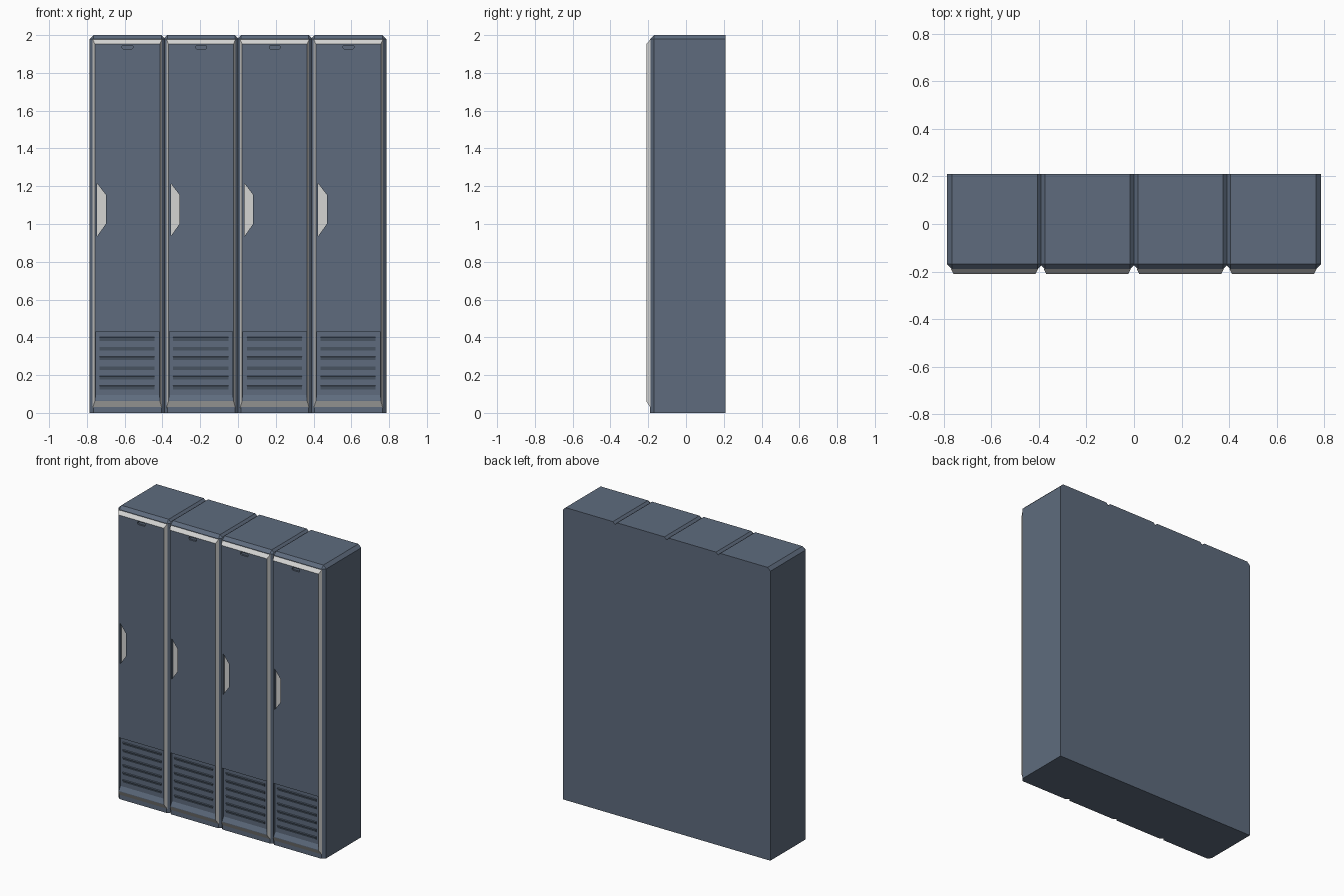
import bpy, bmesh
from mathutils import Vector

if "Cube" in bpy.data.objects:
    bpy.data.objects.remove(bpy.data.objects["Cube"])


def material(name, rgb):
    m = bpy.data.materials.new(name)
    m.diffuse_color = (*rgb, 1)
    m.use_nodes = True
    m.node_tree.nodes["Principled BSDF"].inputs["Base Color"].default_value = m.diffuse_color
    return m


BLUE = material("slate blue paint", (0.112, 0.148, 0.207))
GREY = material("light grey trim", (0.66, 0.66, 0.65))
CENTRES = [-0.585, -0.195, 0.195, 0.585]
FRONT, SEAT, BACK = -0.21, -0.19, 0.21


def finish(bm, name, x=0.0):
    bmesh.ops.recalc_face_normals(bm, faces=bm.faces)
    me = bpy.data.meshes.new(name)
    bm.to_mesh(me)
    bm.free()
    me.materials.append(BLUE)
    me.materials.append(GREY)
    ob = bpy.data.objects.new(name, me)
    ob.location.x = x
    bpy.context.collection.objects.link(ob)
    return ob


def ring(bm, pts, y):
    return [bm.verts.new((x, y, z)) for x, z in pts]


def bridge(bm, a, b, mat=0):
    for i in range(len(a)):
        j = (i + 1) % len(a)
        bm.faces.new((a[i], a[j], b[j], b[i])).material_index = mat


def rect(x0, x1, z0, z1):
    return [(x0, z0), (x1, z0), (x1, z1), (x0, z1)]


# Cabinet: chamfered boxes cut where they meet and welded into one shell
def cabinet():
    out = bmesh.new()
    for n, cx in enumerate(CENTRES):
        bm = bmesh.new()
        bmesh.ops.create_cube(bm, size=1)
        for v in bm.verts:
            v.co = Vector((cx + v.co.x * 0.4, (SEAT + BACK) / 2 + v.co.y * (BACK - SEAT),
                           1 + v.co.z * 2))
        edges = []
        for e in bm.edges:
            m = (e.verts[0].co + e.verts[1].co) / 2
            front, top, side = m.y < SEAT + .01, m.z > 1.99, abs(m.x - cx) > .19
            if front + top + side >= 2 and m.z > .01:
                edges.append(e)
        # keep the back edges sharp, bevel front and top sides
        bmesh.ops.bevel(bm, geom=edges, offset=0.021, segments=1, affect='EDGES')
        for s in (-1, 1):
            if 0 <= n + s < 4:
                bmesh.ops.bisect_plane(bm, geom=bm.verts[:] + bm.edges[:] + bm.faces[:],
                                       plane_co=(cx + s * 0.195, 0, 0),
                                       plane_no=(s, 0, 0), clear_outer=True)
        me = bpy.data.meshes.new("part")
        bm.to_mesh(me)
        bm.free()
        out.from_mesh(me)
        bpy.data.meshes.remove(me)
    bmesh.ops.remove_doubles(out, verts=out.verts, dist=0.0005)
    bmesh.ops.dissolve_limit(out, angle_limit=0.02, verts=out.verts, edges=out.edges)
    finish(out, "locker_cabinet")


# Door: bevelled slab with grey rim and sunken handle, slot and vent
def door(cx):
    bm = bmesh.new()
    back = ring(bm, rect(-0.184, 0.182, 0.027, 1.978), SEAT + 0.002)
    front = ring(bm, rect(-0.173, 0.171, 0.062, 1.952), FRONT)
    bridge(bm, back, front, 1)
    bm.faces.new(back)
    loops = [front]

    def pocket(pts, depth, floor_pts=None, mat=0):
        a = ring(bm, pts, FRONT)
        b = ring(bm, floor_pts or pts, FRONT + depth)
        bridge(bm, a, b)
        bm.faces.new(b).material_index = mat
        loops.append(a)

    pocket([(-0.161, 0.935), (-0.115, 1.0), (-0.115, 1.155), (-0.161, 1.215)], 0.016, mat=1)
    pocket([(-0.029, 1.932), (-0.023, 1.926), (0.023, 1.926), (0.029, 1.932),
            (0.029, 1.94), (0.023, 1.946), (-0.023, 1.946), (-0.029, 1.94)], 0.012)
    pocket(rect(-0.168, 0.167, 0.066, 0.43), 0.015, rect(-0.168, 0.167, 0.095, 0.43))
    edges = [bm.edges.get((l[i], l[(i + 1) % len(l)])) for l in loops for i in range(len(l))]
    bmesh.ops.triangle_fill(bm, edges=edges, use_beauty=True, normal=(0, -1, 0))
    finish(bm, "locker_door", cx)


# Vent louvres: small hoods sloping down and inward
def louvres(cx):
    bm = bmesh.new()
    y = FRONT + 0.016
    for i in range(6):
        z = 0.133 + i * 0.0515
        sides = []
        for x in (-0.148, 0.144):
            sides.append([bm.verts.new((x, yy, zz)) for yy, zz in
                          ((y, z - 0.011), (y - 0.009, z + 0.009), (y, z + 0.011))])
            bm.faces.new(sides[-1])
        bridge(bm, *sides)
    finish(bm, "vent_louvres", cx)


cabinet()
for c in CENTRES:
    door(c)
    louvres(c)
